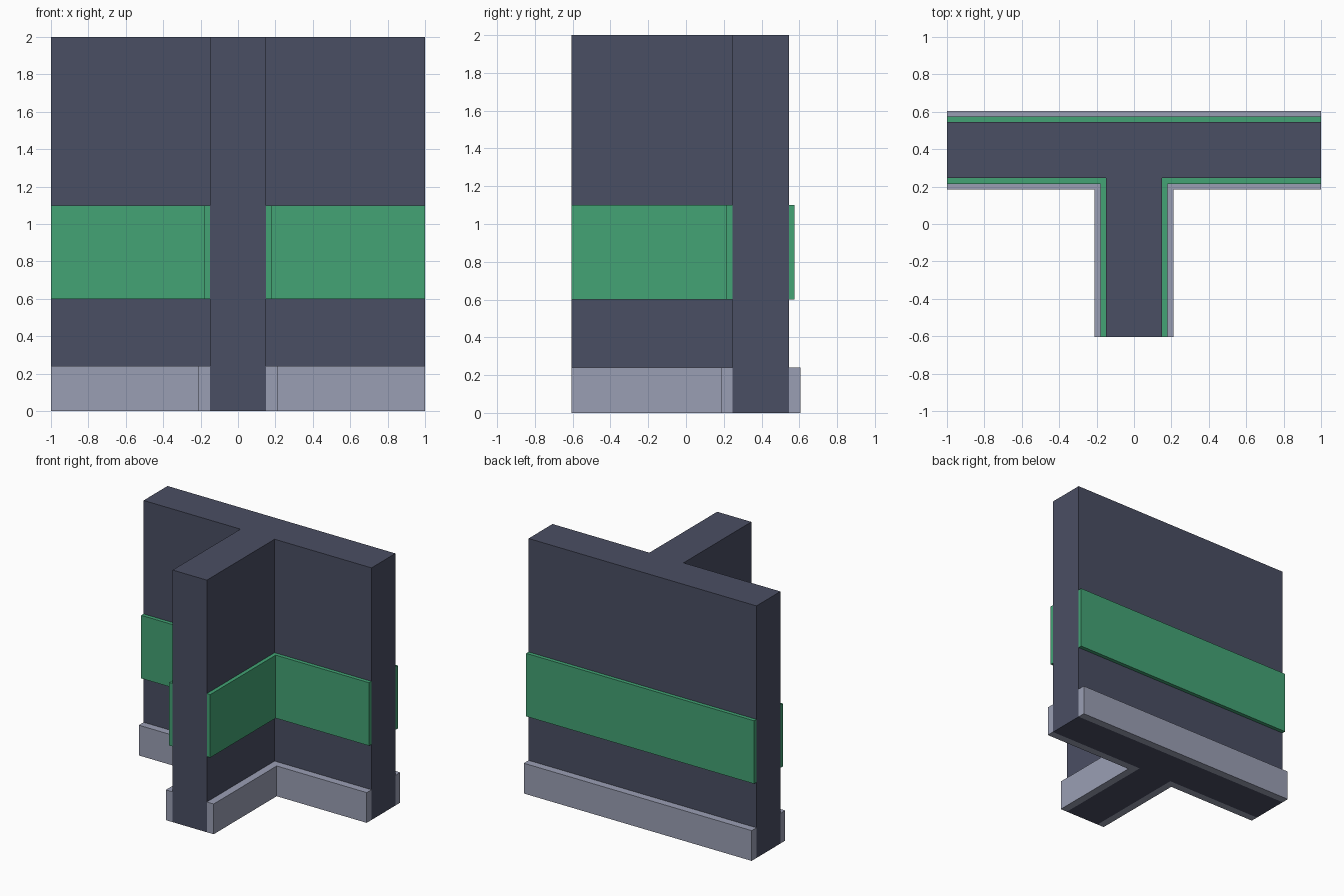
import bpy, bmesh

if "Cube" in bpy.data.objects:
    bpy.data.objects.remove(bpy.data.objects["Cube"])

# Main dimensions
HALF, STEM = 1.0, 0.15
FRONT, BAR_FRONT, BACK = -0.605, 0.245, 0.545


def material(name, rgb):
    lin = [((c / 255 + 0.055) / 1.055) ** 2.4 for c in rgb]
    m = bpy.data.materials.new(name)
    m.diffuse_color = (*lin, 1)
    m.use_nodes = True
    m.node_tree.nodes["Principled BSDF"].inputs["Base Color"].default_value = m.diffuse_color
    return m


def prism(name, outline, z0, z1, mat):
    """Extrude a plan outline from z0 to z1."""
    bm = bmesh.new()
    face = bm.faces.new([bm.verts.new((x, y, z0)) for x, y in outline])
    ext = bmesh.ops.extrude_face_region(bm, geom=[face])
    top = [v for v in ext["geom"] if isinstance(v, bmesh.types.BMVert)]
    bmesh.ops.translate(bm, verts=top, vec=(0, 0, z1 - z0))
    bmesh.ops.recalc_face_normals(bm, faces=bm.faces[:])
    mesh = bpy.data.meshes.new(name)
    bm.to_mesh(mesh)
    bm.free()
    mesh.materials.append(mat)
    ob = bpy.data.objects.new(name, mesh)
    bpy.context.collection.objects.link(ob)
    return ob


def trim(name, t, z0, z1, mat):
    """Strip of thickness t along the back and both inner corners."""
    prism(name + "_back", [(-HALF, BACK), (HALF, BACK),
                           (HALF, BACK + t), (-HALF, BACK + t)], z0, z1, mat)
    for side, s in (("left", -1), ("right", 1)):
        corner = [(STEM, FRONT), (STEM + t, FRONT), (STEM + t, BAR_FRONT - t),
                  (HALF, BAR_FRONT - t), (HALF, BAR_FRONT), (STEM, BAR_FRONT)]
        prism(f"{name}_{side}", [(s * x, y) for x, y in corner], z0, z1, mat)


wall_mat = material("dark slate", (74, 78, 99))
band_mat = material("green", (67, 163, 117))
skirt_mat = material("pale grey blue", (154, 159, 180))

# T-shaped wall
half = [(STEM, FRONT), (STEM, BAR_FRONT), (HALF, BAR_FRONT), (HALF, BACK)]
prism("wall", half + [(-x, y) for x, y in reversed(half)], 0, 2, wall_mat)

# Coloured band and skirting board
trim("band", 0.03, 0.60, 1.10, band_mat)
trim("skirting", 0.06, 0.0, 0.24, skirt_mat)
